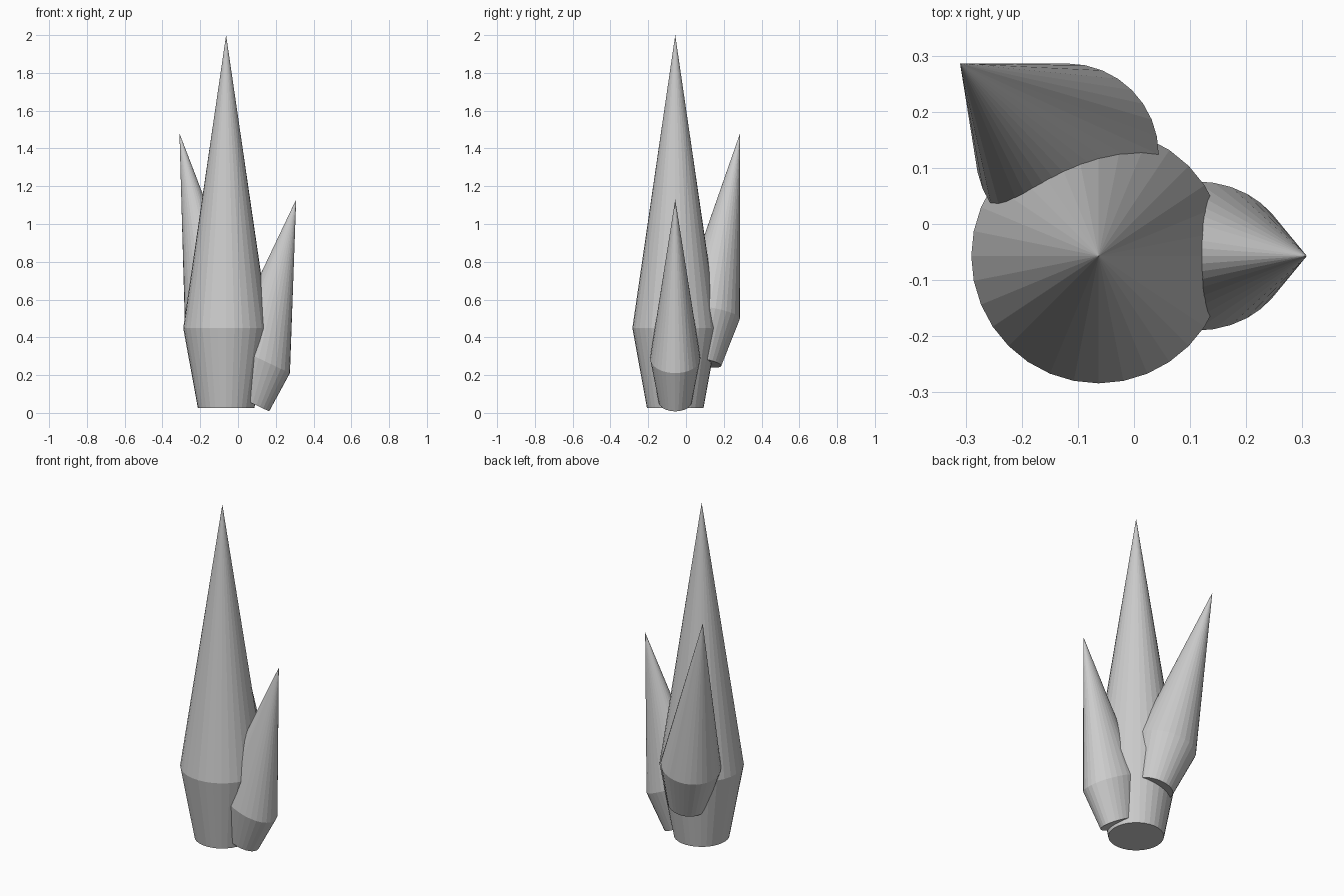
import bpy, bmesh
from math import sin, cos, pi
from mathutils import Vector

if "Cube" in bpy.data.objects:
    bpy.data.objects.remove(bpy.data.objects["Cube"])

SIDES = 32
WAIST = 0.214        # fraction of the length where the crystal is widest
FOOT = 0.66          # foot radius relative to the waist radius


def crystal(name, foot, tip, rx, ry, tilt=(0, 0)):
    """Spike with a narrower foot; tilt gives the ring plane's fall per unit x and y."""
    foot, tip = Vector(foot), Vector(tip)
    bm = bmesh.new()

    def ring(center, k):
        verts = []
        for i in range(SIDES):
            a = 2 * pi * i / SIDES
            x, y = k * rx * cos(a), k * ry * sin(a)
            verts.append(bm.verts.new(center + Vector((x, y, -tilt[0] * x - tilt[1] * y))))
        return verts

    low = ring(foot, FOOT)
    wide = ring(foot.lerp(tip, WAIST), 1)
    top = bm.verts.new(tip)
    bm.faces.new(low[::-1])
    for i in range(SIDES):
        j = (i + 1) % SIDES
        bm.faces.new((low[i], low[j], wide[j], wide[i]))
        bm.faces.new((wide[i], wide[j], top))
    mesh = bpy.data.meshes.new(name)
    bm.to_mesh(mesh)
    bm.free()
    obj = bpy.data.objects.new(name, mesh)
    bpy.context.collection.objects.link(obj)
    return obj


# Tall upright crystal
crystal("main_crystal", (-0.063, -0.057, 0.027), (-0.063, -0.057, 2.0), 0.227, 0.227)
# Short crystal leaning right
crystal("right_crystal", (0.056, -0.057, 0.08 - 0.02), (0.308, -0.057, 1.13),
        0.165, 0.133, (0.476, 0))
# Medium crystal leaning back and left
crystal("back_crystal", (-0.067, 0.08, 0.267), (-0.31, 0.286, 1.48),
        0.163, 0.162, (-0.2, 0.165))
